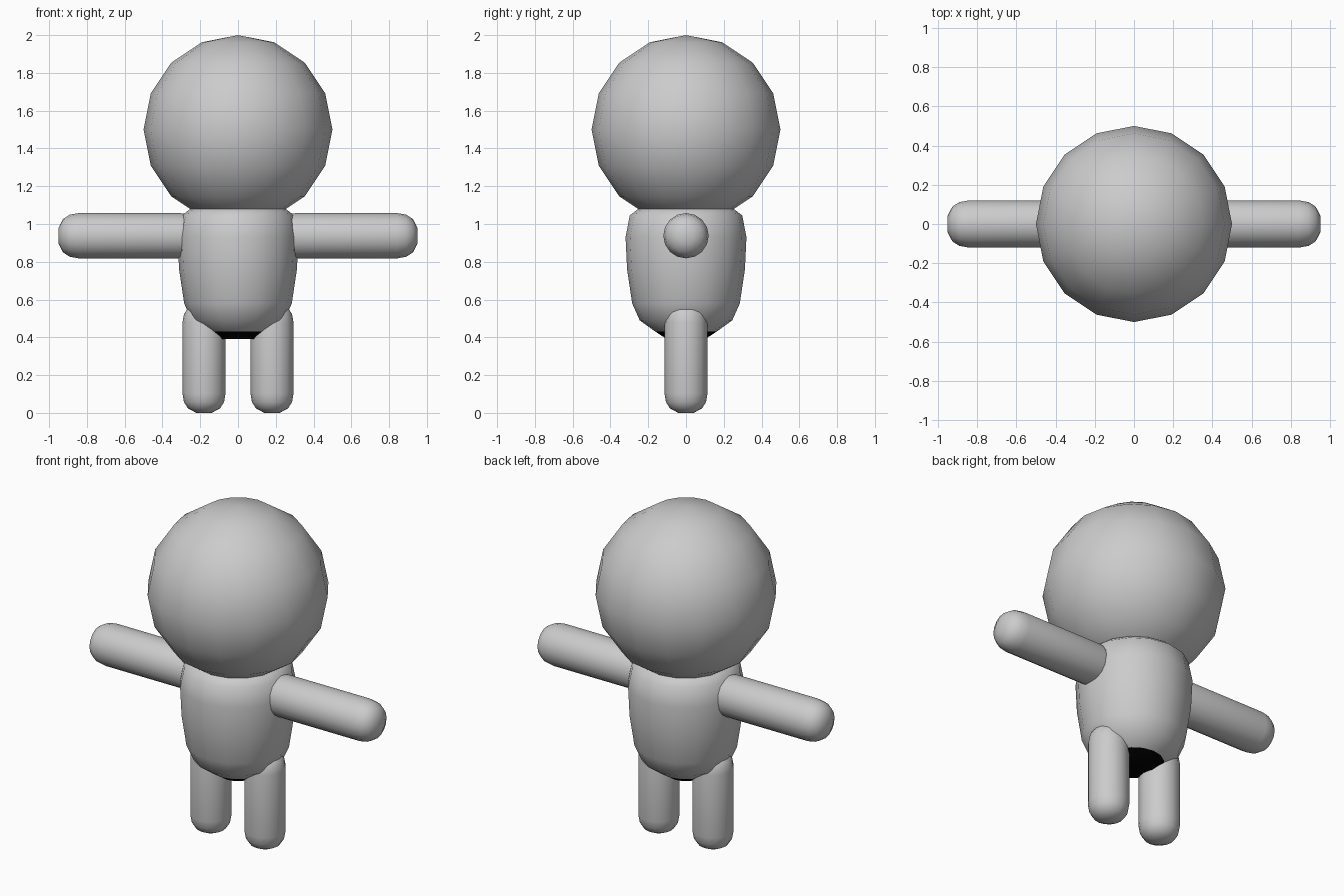
import bpy, bmesh, math
from mathutils import Matrix

if "Cube" in bpy.data.objects:
    bpy.data.objects.remove(bpy.data.objects["Cube"])


def material(name, rgb):
    m = bpy.data.materials.new(name)
    m.diffuse_color = (*rgb, 1)
    m.use_nodes = True
    m.node_tree.nodes["Principled BSDF"].inputs["Base Color"].default_value = m.diffuse_color
    return m


GREY = material("light grey", (0.6, 0.6, 0.6))
BLACK = material("black", (0.0, 0.0, 0.0))


def lathe(name, profile, segments, matrix=Matrix(), black_below=None):
    """Spin (radius, height) rings about z and cap both ends."""
    bm = bmesh.new()
    rings = [[bm.verts.new((r * math.cos(2 * math.pi * i / segments),
                            r * math.sin(2 * math.pi * i / segments), z))
              for i in range(segments)] for r, z in profile]
    for a, b in zip(rings, rings[1:]):
        for i in range(segments):
            j = (i + 1) % segments
            bm.faces.new((a[i], a[j], b[j], b[i]))
    bm.faces.new(rings[0][::-1])
    bm.faces.new(rings[-1])
    bm.normal_update()
    for f in bm.faces:
        f.smooth = True
        if black_below is not None and f.calc_center_median().z < black_below:
            f.material_index = 1
    bm.transform(matrix)
    me = bpy.data.meshes.new(name)
    bm.to_mesh(me)
    bm.free()
    me.materials.append(GREY)
    me.materials.append(BLACK)
    ob = bpy.data.objects.new(name, me)
    bpy.context.collection.objects.link(ob)
    return ob


def capsule(length, r):
    """Rounded rod profile from z = 0 to z = length."""
    end = [(0.35, 0.0), (0.74, 0.2), (0.93, 0.5), (1.0, 0.9)]
    return ([(r * a, r * b) for a, b in end] +
            [(r * a, length - r * b) for a, b in reversed(end)])


# Head: faceted outline, smooth shading
bpy.ops.mesh.primitive_uv_sphere_add(segments=16, ring_count=8, radius=0.5,
                                     location=(0, 0, 1.5))
head = bpy.context.object
head.name = "head"
head.data.materials.append(GREY)
bpy.ops.object.shade_smooth()

# Body with a black underside
lathe("body", [(0.10, 0.39), (0.165, 0.432), (0.245, 0.49), (0.285, 0.58),
               (0.312, 0.76), (0.32, 0.93), (0.298, 1.045), (0.24, 1.09)],
      16, black_below=0.43)

# Arms and legs
for side, s in (("left", 1), ("right", -1)):
    lathe(side + "_leg", capsule(0.58, 0.114), 16,
          Matrix.Translation((s * 0.18, 0, 0)))
    lathe(side + "_arm", capsule(0.75, 0.12), 16,
          Matrix.Translation((s * 0.2, 0, 0.938)) @
          Matrix.Rotation(s * math.pi / 2, 4, 'Y'))
